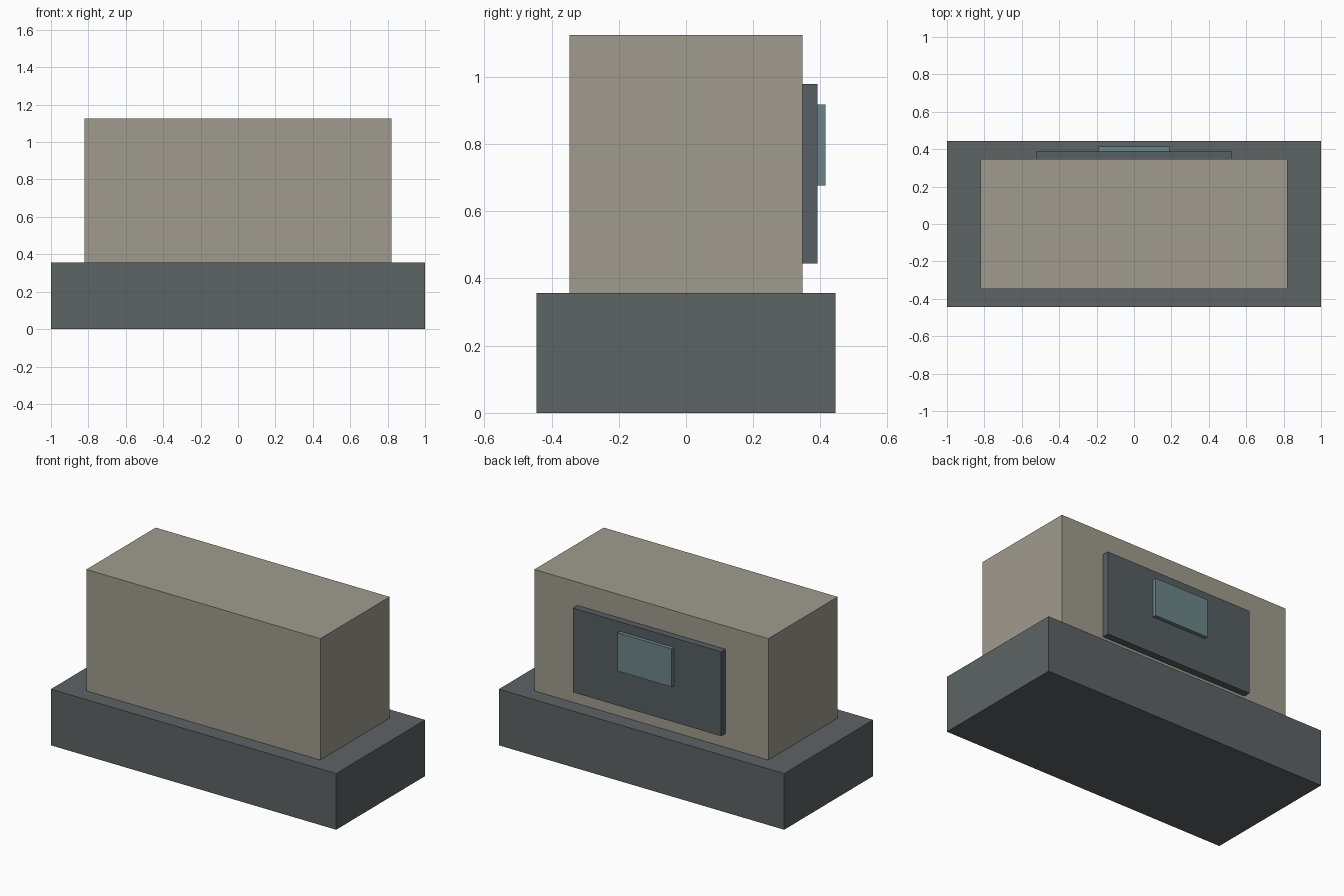
import bpy

if "Cube" in bpy.data.objects:
    bpy.data.objects.remove(bpy.data.objects["Cube"])


def material(name, color):
    mat = bpy.data.materials.new(name)
    mat.diffuse_color = (*color, 1.0)
    mat.use_nodes = True
    mat.node_tree.nodes["Principled BSDF"].inputs["Base Color"].default_value = mat.diffuse_color
    return mat


def box(name, x, y, z, mat):
    """Box spanning the given (min, max) range on each axis."""
    spans = (x, y, z)
    bpy.ops.mesh.primitive_cube_add(size=1)
    obj = bpy.context.object
    obj.name = name
    mid = [(a + b) / 2 for a, b in spans]
    dim = [b - a for a, b in spans]
    for v in obj.data.vertices:
        v.co = [m + c * d for m, c, d in zip(mid, v.co, dim)]
    obj.data.materials.append(mat)
    return obj


slate = material("slate", (0.11, 0.125, 0.13))
stone = material("stone", (0.35, 0.33, 0.27))
dark = material("dark_slate", (0.095, 0.115, 0.125))
teal = material("teal", (0.15, 0.24, 0.25))

# Plinth and main block
box("base", (-1, 1), (-0.445, 0.445), (0, 0.356), slate)
box("body", (-0.82, 0.82), (-0.347, 0.347), (0.356, 1.125), stone)

# Stepped panel on the back face
box("back_panel", (-0.52, 0.52), (0.347, 0.391), (0.444, 0.978), dark)
box("back_screen", (-0.19, 0.19), (0.391, 0.415), (0.676, 0.918), teal)
